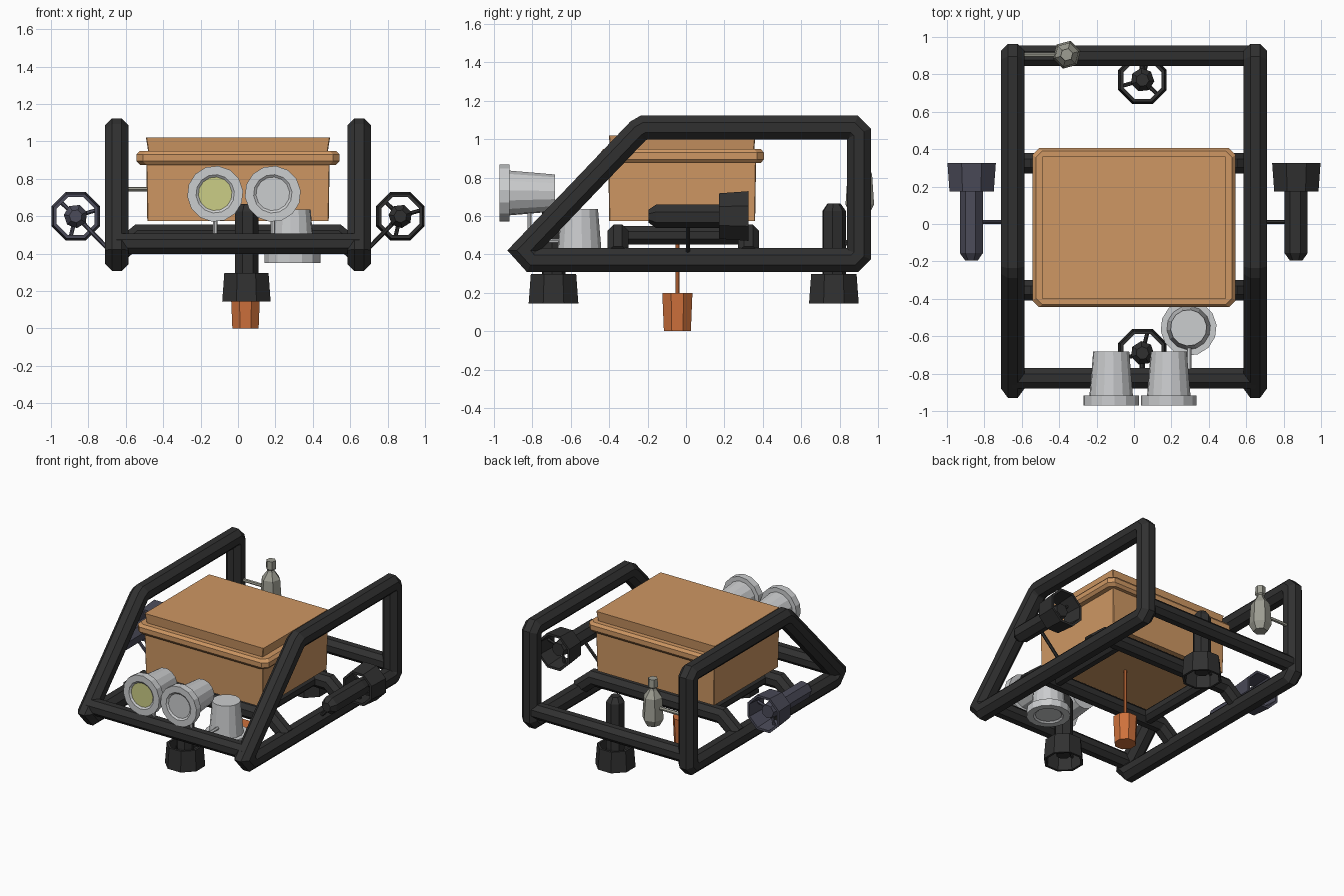
import bpy, bmesh, math
from mathutils import Vector

if "Cube" in bpy.data.objects:
    bpy.data.objects.remove(bpy.data.objects["Cube"])

def mat(name, r, g, b):
    m = bpy.data.materials.new(name)
    m.diffuse_color = (r, g, b, 1)
    m.use_nodes = True
    m.node_tree.nodes["Principled BSDF"].inputs["Base Color"].default_value = m.diffuse_color
    return m

BLACK = mat("frame black", 0.03, 0.03, 0.03)
SLATE = mat("slate thruster", 0.07, 0.07, 0.10)
TAN = mat("tan hull", 0.62, 0.31, 0.125)
ORANGE = mat("orange probe", 0.62, 0.165, 0.045)
SILVER = mat("lamp silver", 0.6, 0.61, 0.62)
YELLOW = mat("lamp yellow", 0.6, 0.61, 0.24)
GREY = mat("bottle grey", 0.34, 0.34, 0.29)

def build(name, rings, m, closed=False, end_mat=None):
    """Skin a list of equal-sized point rings, capping or closing the ends."""
    bm = bmesh.new()
    vs = [[bm.verts.new(p) for p in r] for r in rings]
    n = len(vs[0])
    for i in range(len(vs) if closed else len(vs) - 1):
        a, b = vs[i], vs[(i + 1) % len(vs)]
        for k in range(n):
            bm.faces.new((a[k], a[(k + 1) % n], b[(k + 1) % n], b[k]))
    if not closed:
        bm.faces.new(vs[0])
        cap = bm.faces.new(vs[-1])
        if end_mat:
            cap.material_index = 1
    bmesh.ops.recalc_face_normals(bm, faces=bm.faces)
    me = bpy.data.meshes.new(name)
    bm.to_mesh(me)
    bm.free()
    me.materials.append(m)
    if end_mat:
        me.materials.append(end_mat)
    ob = bpy.data.objects.new(name, me)
    bpy.context.collection.objects.link(ob)
    return ob

def lathe(name, o, d, profile, m, sides=8, closed=False, end_mat=None):
    """Spin (radius, distance) pairs round the axis d from o."""
    o, d = Vector(o), Vector(d).normalized()
    u = d.orthogonal().normalized()
    v = d.cross(u)
    rings = []
    for r, t in profile:
        rings.append([o + d * t + (u * math.cos(a) + v * math.sin(a)) * r
                      for a in [2 * math.pi * (k + .5) / sides for k in range(sides)]])
    return build(name, rings, m, closed, end_mat)

def tube(name, pts, axis, width, m=BLACK, closed=False):
    """Mitred octagonal tube along a flat path whose plane normal is axis."""
    pts, axis = [Vector(p) for p in pts], Vector(axis)
    n, r = len(pts), width / 2 / math.cos(math.pi / 8)
    rings = []
    for i, p in enumerate(pts):
        d0 = p - pts[i - 1] if closed or i else pts[1] - p
        d1 = pts[(i + 1) % n] - p if closed or i < n - 1 else d0
        d0, d1 = d0.normalized(), d1.normalized()
        t = (d0 + d1).normalized()
        side = axis.cross(t) / t.dot(d0)
        rings.append([p + (axis * math.cos(a) + side * math.sin(a)) * r
                      for a in [math.pi * (k + .5) / 4 for k in range(8)]])
    return build(name, rings, m, closed)

def rod(name, a, b, r, m):
    a, b = Vector(a), Vector(b)
    return lathe(name, a, b - a, [(r, 0), (r, (b - a).length)], m, 6)

def slab(name, levels, chamfer, m):
    """Stack of rectangles (z, half x, half y) with cut corners."""
    c, cy = chamfer, -0.02
    rings = []
    for z, x, y in levels:
        rings.append([(px, py + cy, z) for px, py in
                      [(x, y - c), (x - c, y), (c - x, y), (-x, y - c),
                       (-x, c - y), (c - x, -y), (x - c, -y), (x, c - y)]])
    return build(name, rings, m)

# Tubular frame
SIDE = [(-.80, .37), (.87, .37), (.90, .40), (.90, 1.03), (.87, 1.06), (-.22, 1.06),
        (-.25, 1.043), (-.845, .42)]
for s, tag in ((-1, "left"), (1, "right")):
    tube(tag + "_side_frame", [(s * .648, y, z) for y, z in SIDE], (1, 0, 0), .125, closed=True)
    tube(tag + "_cradle_rail", [(s * .40, -.36, .50), (s * .40, .33, .50)], (1, 0, 0), .095)
for y, tag in ((-.825, "front"), (.90, "rear")):
    tube(tag + "_cross_bar", [(-.65, y, .452), (.65, y, .452)], (0, 1, 0), .11)
for y, tag in ((-.355, "front"), (.325, "rear")):
    tube(tag + "_cradle", [(-.65, y, .40), (-.53, y, .50), (.53, y, .50), (.65, y, .40)],
         (0, 1, 0), .11)

# Hull box with lip and lid
slab("hull_box", [(.575, .485, .38), (.89, .49, .385)], .004, TAN)
slab("hull_lip", [(.875, .525, .41), (.895, .543, .425), (.93, .543, .425), (.95, .525, .41)],
     .035, TAN)
slab("hull_lid", [(.945, .48, .375), (1.02, .492, .382)], .004, TAN)

# Thrusters: body, open duct and three spokes
def thruster(name, o, d, m):
    o, d = Vector(o), Vector(d)
    lathe(name + "_body", o, d,
          [(.035, 0), (.064, .04), (.064, .38), (.05, .47)], m, 7)
    lathe(name + "_duct", o, d,
          [(.128, .368), (.14, .52), (.122, .52), (.11, .368)], m, 8, closed=True)
    u = d.orthogonal().normalized()
    v = d.cross(u)
    for k in range(3):
        a = math.tau * k / 3 + .5
        rod(name + "_spoke", o + d * .43,
            o + d * .43 + (u * math.cos(a) + v * math.sin(a)) * .115, .011, m)

for s, tag, m in ((-1, "left", SLATE), (1, "right", BLACK)):
    thruster(tag + "_thruster", (s * .868, -.195, .60), (0, 1, 0), m)
    rod(tag + "_thruster_strut", (s * .68, .01, .41), (s * .84, .01, .575), .012, m)
for y, bar, tag in ((-.69, -.80, "front"), (.77, .88, "rear")):
    thruster(tag + "_lift_thruster", (.045, y, .665), (0, 0, -1), BLACK)
    rod(tag + "_lift_strut", (.045, y, .46), (.045, bar, .46), .015, BLACK)

# Lamps: tapered can, flange and recessed lens
def lamp(name, o, d, lens):
    lathe(name, o, d, [(.097, 0), (.117, .235), (.15, .235), (.15, .287),
                       (.103, .287), (.09, .277)], SILVER, 14, end_mat=lens)

for x, lens, tag in ((-.122, YELLOW, "left"), (.186, SILVER, "right")):
    lamp(tag + "_headlamp", (x, -.683, .72), (0, -1, 0), lens)
    rod(tag + "_headlamp_post", (x, -.815, .48), (x, -.815, .63), .012, SILVER)
lamp("down_lamp", (.292, -.555, .637), (0, 0, -1), SILVER)
rod("down_lamp_post", (.295, -.62, .47), (.295, -.80, .47), .012, SILVER)

# Hanging probe
lathe("probe_weight", (.04, -.045, 0), (0, 0, 1), [(.076, 0), (.085, .2)], ORANGE, 8)
rod("probe_stem", (.04, -.045, .19), (.04, -.045, .58), .011, ORANGE)

# Small bottle on the rear left post
lathe("sample_bottle", (-.36, .905, .61), (0, 0, 1),
      [(.05, 0), (.077, .05), (.066, .21), (.03, .26), (.025, .275), (.036, .285), (.034, .345)],
      GREY, 6)
rod("bottle_arm", (-.64, .905, .745), (-.36, .905, .745), .013, GREY)
